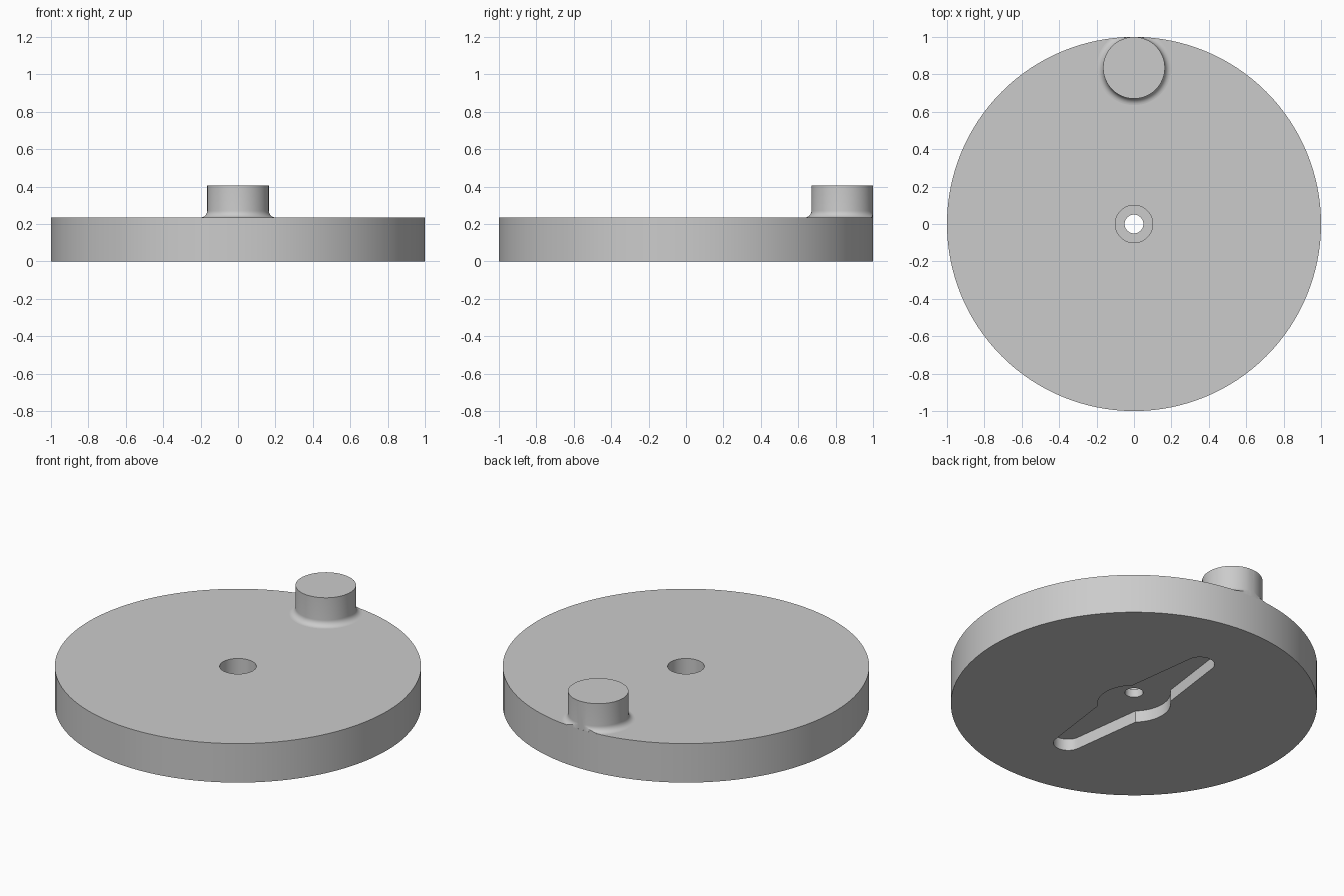
import bpy, bmesh
from math import cos, sin, pi, radians, atan2
from mathutils import Vector, Matrix

old = bpy.data.objects.get("Cube")
if old:
    bpy.data.objects.remove(old, do_unlink=True)

HEIGHT = 0.235       # disc thickness
PEG_TOP = 0.405
PEG_Y, PEG_R = 0.835, 0.165
FILLET = 0.035
RECESS = 0.07        # depth of the arm-shaped pocket underneath

grey = bpy.data.materials.new("plain grey")
grey.use_nodes = True
grey.diffuse_color = (0.6, 0.6, 0.6, 1)
grey.node_tree.nodes["Principled BSDF"].inputs["Base Color"].default_value = grey.diffuse_color


def finish(name, bm):
    bmesh.ops.recalc_face_normals(bm, faces=bm.faces)
    mesh = bpy.data.meshes.new(name)
    bm.to_mesh(mesh)
    bm.free()
    mesh.materials.append(grey)
    obj = bpy.data.objects.new(name, mesh)
    bpy.context.collection.objects.link(obj)
    return obj


def prism(name, outline, z0, z1):
    """Extrude a closed 2D outline from z0 to z1."""
    bm = bmesh.new()
    face = bm.faces.new([bm.verts.new((x, y, z0)) for x, y in outline])
    top = bmesh.ops.extrude_face_region(bm, geom=[face])["geom"]
    bmesh.ops.translate(bm, vec=(0, 0, z1 - z0),
                        verts=[v for v in top if isinstance(v, bmesh.types.BMVert)])
    return finish(name, bm)


def arc(r, a0, a1, steps, cy=0):
    return [(r * cos(a0 + (a1 - a0) * i / steps), cy + r * sin(a0 + (a1 - a0) * i / steps))
            for i in range(steps + 1)]


def cylinder(name, r, z0, z1, sides=128):
    return prism(name, arc(r, 0, 2 * pi, sides)[:-1], z0, z1)


def lathe(name, profile, centre, sides=64):
    """Spin an (r, z) profile that starts and ends on the axis."""
    bm = bmesh.new()
    verts = [bm.verts.new((r, 0, z)) for r, z in profile]
    edges = [bm.edges.new(pair) for pair in zip(verts, verts[1:])]
    bmesh.ops.spin(bm, geom=verts + edges, axis=(0, 0, 1), cent=(0, 0, 0),
                   angle=2 * pi, steps=sides)
    bmesh.ops.remove_doubles(bm, verts=bm.verts, dist=1e-5)
    bmesh.ops.translate(bm, verts=bm.verts, vec=centre)
    return finish(name, bm)


def boolean(obj, cutter, operation):
    mod = obj.modifiers.new(operation.lower(), 'BOOLEAN')
    mod.operation, mod.object, mod.solver = operation, cutter, 'EXACT'
    bpy.context.view_layer.objects.active = obj
    bpy.ops.object.modifier_apply(modifier=mod.name)
    bpy.data.objects.remove(cutter, do_unlink=True)


# Disc with a bored centre
disc = cylinder("disc", 1, 0, HEIGHT)
boolean(disc, cylinder("screw_hole", 0.05, -0.1, 0.4, 48), 'DIFFERENCE')
boolean(disc, cylinder("counterbore", 0.1, 0.12, 0.4, 64), 'DIFFERENCE')

# Two-armed pocket underneath: round hub with tapering, round-ended arms
hub_r, tip_r, tip_y = 0.2, 0.08, 0.56
joint = atan2(0.148, 0.135)
half = arc(hub_r, -joint, joint, 16) + arc(tip_r, radians(7), radians(173), 20, tip_y)
outline = half + [(-x, -y) for x, y in half]
boolean(disc, prism("pocket", outline, -0.1, RECESS), 'DIFFERENCE')

# Crank peg with a filleted foot, trimmed flush with the disc rim
foot = [(PEG_R + FILLET * (1 - cos(t)), HEIGHT + FILLET * (1 - sin(t)))
        for t in (pi / 2 * i / 8 for i in range(8, -1, -1))]
foot = [(PEG_R + FILLET - FILLET * sin(i * pi / 16), HEIGHT + FILLET - FILLET * cos(i * pi / 16))
        for i in range(9)]
sunk = HEIGHT - 0.02
profile = [(0, sunk), (PEG_R + FILLET, sunk)] + foot + [(PEG_R, PEG_TOP), (0, PEG_TOP)]
peg = lathe("crank_peg", profile, (0, PEG_Y, 0))
boolean(peg, cylinder("rim_trim", 0.9995, 0, 1), 'INTERSECT')

# Smooth round walls, crisp edges
for obj in (disc, peg):
    bpy.ops.object.select_all(action='DESELECT')
    obj.select_set(True)
    bpy.context.view_layer.objects.active = obj
    bpy.ops.object.shade_smooth_by_angle(angle=radians(30))
